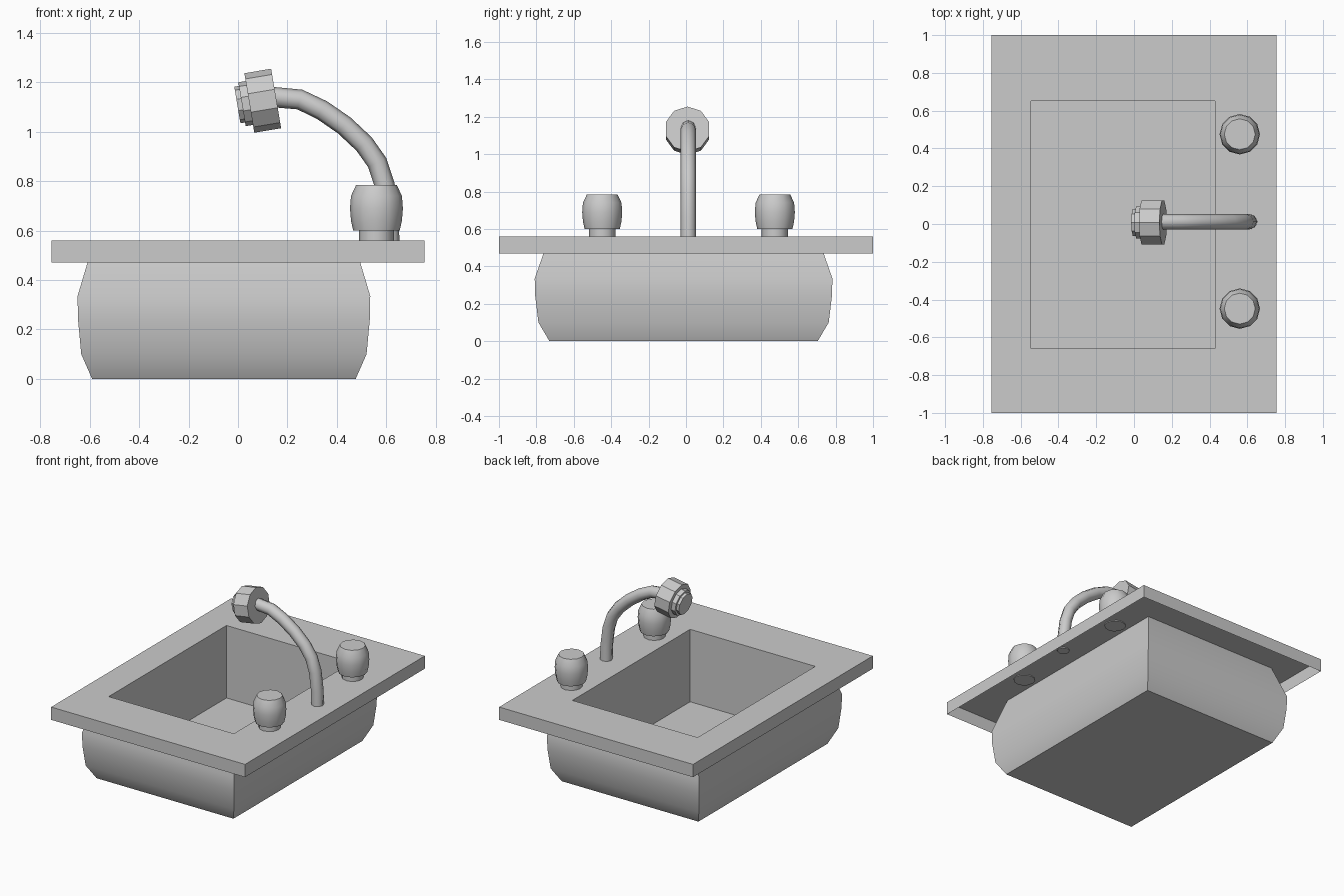
import bpy, bmesh, math
from mathutils import Vector, Matrix

if "Cube" in bpy.data.objects:
    bpy.data.objects.remove(bpy.data.objects["Cube"])


def finish(name, bm, smooth=None, recalc=True):
    if recalc:
        bmesh.ops.recalc_face_normals(bm, faces=bm.faces)
    mesh = bpy.data.meshes.new(name)
    bm.to_mesh(mesh)
    bm.free()
    ob = bpy.data.objects.new(name, mesh)
    bpy.context.collection.objects.link(ob)
    if smooth:
        bpy.ops.object.select_all(action='DESELECT')
        ob.select_set(True)
        bpy.context.view_layer.objects.active = ob
        bpy.ops.object.shade_smooth_by_angle(angle=math.radians(smooth))
    return ob


def bridge(bm, a, b):
    n = len(a)
    for i in range(n):
        bm.faces.new((a[i], a[(i + 1) % n], b[(i + 1) % n], b[i]))


def rect(bm, x0, x1, y0, y1, z):
    return [bm.verts.new(p) for p in
            ((x0, y0, z), (x1, y0, z), (x1, y1, z), (x0, y1, z))]


def lathe(name, profile, sides, matrix, smooth=None, phase=0.0):
    """Capped surface of revolution; profile is (radius, height) about local z."""
    bm = bmesh.new()
    rings = []
    for r, h in profile:
        angles = [phase + 2 * math.pi * i / sides for i in range(sides)]
        rings.append([bm.verts.new(matrix @ Vector((r * math.cos(t), r * math.sin(t), h)))
                      for t in angles])
    for a, b in zip(rings, rings[1:]):
        bridge(bm, a, b)
    bm.faces.new(rings[0])
    bm.faces.new(rings[-1])
    return finish(name, bm, smooth)


# Countertop with inner basin: hollow underneath, like a pressed sheet
bm = bmesh.new()
skirt = rect(bm, -.755, .755, -1, 1, .47)
edge = rect(bm, -.755, .755, -1, 1, .56)
mouth = rect(bm, -.545, .43, -.66, .65, .56)
floor = rect(bm, -.545, .43, -.66, .65, .05)
for a, b in ((skirt, edge), (edge, mouth), (mouth, floor)):
    bridge(bm, a, b)
bm.faces.new(floor)
finish("countertop", bm, recalc=False)

# Bulging outer shell of the basin
bm = bmesh.new()
cx, cy = -.057, -.013
shell = [rect(bm, cx - hx, cx + hx, cy - hy, cy + hy, z) for z, hx, hy in
         ((0, .533, .717), (.10, .577, .776), (.24, .590, .793),
          (.335, .592, .796), (.56, .525, .717))]
bm.faces.new(shell[0][::-1])
for a, b in zip(shell, shell[1:]):
    bridge(bm, a, b)
finish("basin_shell", bm, 30, recalc=False)

# Two tap knobs on short stems
for side, y in (("back", .475), ("front", -.448)):
    place = Matrix.Translation((.56, y, 0))
    lathe("knob_stem_" + side, [(.07, .555), (.07, .605)], 12, place, 40)
    lathe("knob_" + side, [(.094, .60), (.103, .64), (.107, .69), (.103, .74), (.082, .785)],
          12, place, 40)

# Arched spout pipe swept along a curve in the xz plane
path = [Vector((x, .012, z)) for x, z in
        ((.612, .553), (.609, .66), (.593, .785), (.563, .875), (.51, .95),
         (.43, 1.025), (.34, 1.087), (.25, 1.13), (.14, 1.14))]
bm = bmesh.new()
rings = []
side_dir = Vector((0, 1, 0))
for i, p in enumerate(path):
    tangent = (path[min(i + 1, len(path) - 1)] - path[max(i - 1, 0)]).normalized()
    out = side_dir.cross(tangent)
    rings.append([bm.verts.new(p + .041 * (math.cos(t) * out + math.sin(t) * side_dir))
                  for t in (math.pi * k / 4 for k in range(8))])
for a, b in zip(rings, rings[1:]):
    bridge(bm, a, b)
bm.faces.new(rings[0])
bm.faces.new(rings[-1])
finish("spout_pipe", bm, 50)

# Stepped ten-sided spray head, tipped slightly downwards
tilt = Matrix.Translation((.10, .008, 1.125)) @ Matrix.Rotation(math.radians(-99.5), 4, 'Y')
lathe("spray_head",
      [(.122, -.055), (.122, .055), (.09, .055), (.09, .085), (.075, .085), (.075, .104)],
      10, tilt)
